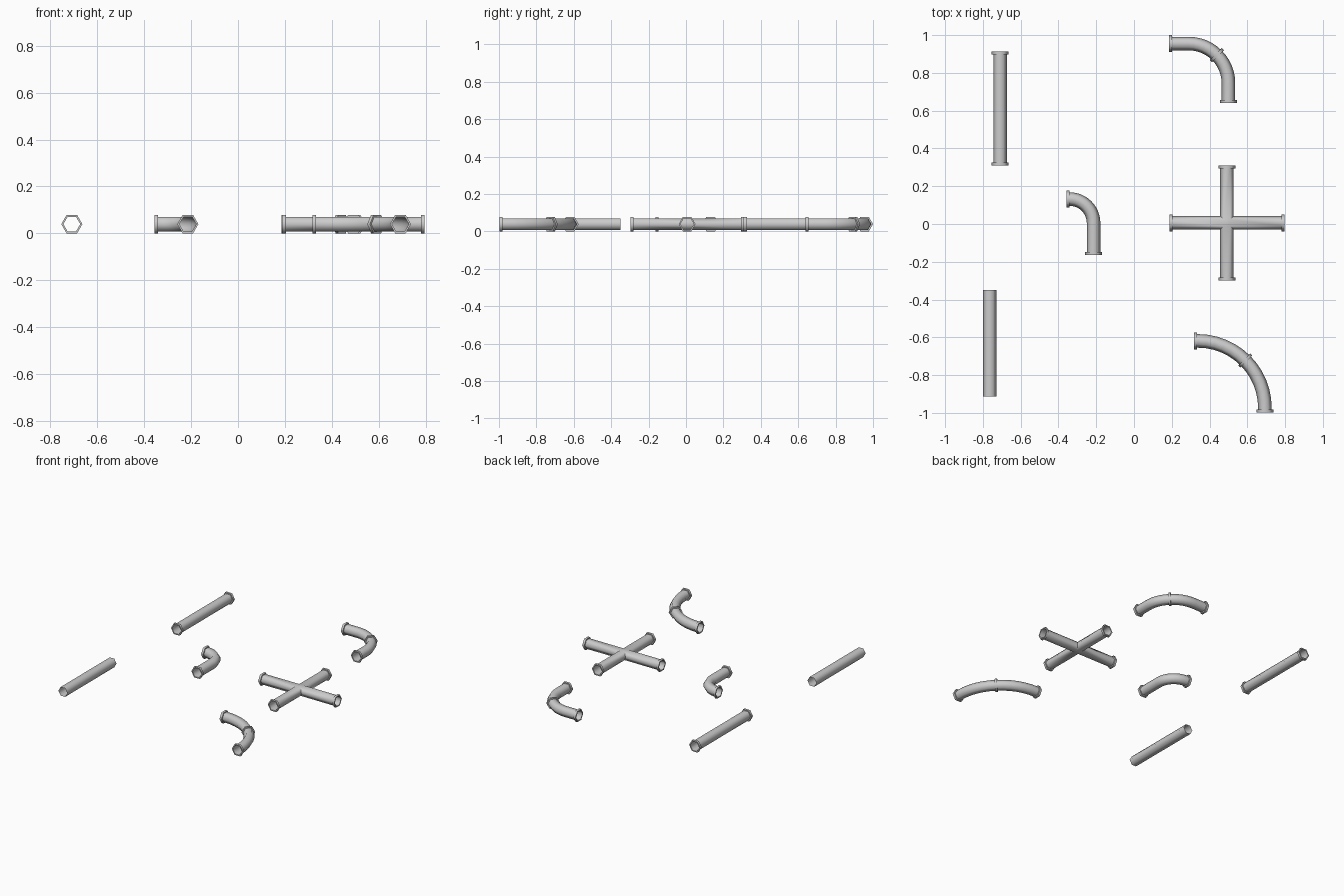
import bpy, bmesh, math
from mathutils import Vector

if "Cube" in bpy.data.objects:
    bpy.data.objects.remove(bpy.data.objects["Cube"])

R, F, T, Z = 0.036, 0.045, 0.016, 0.039   # pipe radius, flange radius, flange thickness, axis height


def hex_ring(bm, p, ang, r):
    """Hexagon of verts centred on p, facing along direction ang."""
    side = Vector((-math.sin(ang), math.cos(ang), 0))
    out = []
    for k in range(6):
        a = k * math.pi / 3
        out.append(bm.verts.new(Vector((p[0], p[1], Z)) + side * r * math.cos(a)
                                + Vector((0, 0, r * math.sin(a)))))
    return out


def bridge(bm, a, b):
    for k in range(6):
        n = (k + 1) % 6
        bm.faces.new((a[k], a[n], b[n], b[k]))


def tube(bm, stations):
    """Open tube through (x, y, direction) stations."""
    rings = [hex_ring(bm, (x, y), a, R) for x, y, a in stations]
    for a, b in zip(rings, rings[1:]):
        bridge(bm, a, b)


def flange(bm, x, y, ang):
    """Raised collar that starts at (x, y) and runs along ang."""
    d = Vector((math.cos(ang), math.sin(ang)))
    p, q = Vector((x, y)), Vector((x, y)) + d * T
    rings = [hex_ring(bm, c, ang, r) for c, r in ((p, R), (p, F), (q, F), (q, R))]
    for a, b in zip(rings, rings[1:]):
        bridge(bm, a, b)


def finish(bm, name):
    bmesh.ops.recalc_face_normals(bm, faces=bm.faces)
    me = bpy.data.meshes.new(name)
    bm.to_mesh(me)
    bm.free()
    ob = bpy.data.objects.new(name, me)
    bpy.context.collection.objects.link(ob)
    bpy.ops.object.select_all(action='DESELECT')
    ob.select_set(True)
    bpy.context.view_layer.objects.active = ob
    bpy.ops.object.shade_smooth_by_angle(angle=math.radians(65))


def straight(name, x, y0, y1, flanged):
    bm = bmesh.new()
    up = math.pi / 2
    tube(bm, [(x, y0, up), (x, y1, up)])
    if flanged:
        flange(bm, x, y0, up)
        flange(bm, x, y1, -up)
    finish(bm, name)


def elbow(name, x0, y0, x1, y1, r, collar, steps=12):
    """Runs along +x from (x0, y0), turns with radius r and leaves along -y at (x1, y1)."""
    bm = bmesh.new()
    cx, cy = x1 - r, y0 - r
    pts = [(x0, y0, 0)]
    for i in range(steps + 1):
        a = i / steps * math.pi / 2
        pts.append((cx + r * math.sin(a), cy + r * math.cos(a), -a))
    pts.append((x1, y1, -math.pi / 2))
    tube(bm, pts)
    flange(bm, x0, y0, 0)
    flange(bm, x1, y1, math.pi / 2)
    if collar:
        m = math.sqrt(0.5)
        flange(bm, cx + r * m - T / 2 * m, cy + r * m + T / 2 * m, -math.pi / 4)
    finish(bm, name)


def cross(name, cx, cy, half):
    bm = bmesh.new()
    for i in range(4):
        ang = i * math.pi / 2
        d = Vector((math.cos(ang), math.sin(ang), 0))
        end = (cx + d.x * half, cy + d.y * half)
        inner, outer = hex_ring(bm, (cx, cy), ang, R), hex_ring(bm, end, ang, R)
        # mitre the inner end against the neighbouring arms
        for k, v in enumerate(inner):
            v.co += d * R * abs(math.cos(k * math.pi / 3))
        bridge(bm, inner, outer)
        flange(bm, *end, ang + math.pi)
    # flat squares above and below the junction
    h, zz = R / 2, R * math.sin(math.pi / 3)
    for s in (1, -1):
        bm.faces.new([bm.verts.new((cx + a * h, cy + b * h, Z + s * zz))
                      for a, b in ((-1, -1), (1, -1), (1, 1), (-1, 1))])
    # weld only the junction so the flanges keep their own shading
    near = [v for v in bm.verts if abs(v.co.x - cx) < 2 * R and abs(v.co.y - cy) < 2 * R]
    bmesh.ops.remove_doubles(bm, verts=near, dist=1e-4)
    finish(bm, name)


straight("plain_pipe", -0.764, -0.912, -0.35, False)
straight("flanged_pipe", -0.709, 0.31, 0.913, True)
elbow("short_elbow", -0.357, 0.132, -0.214, -0.164, 0.127, False)
elbow("medium_elbow", 0.186, 0.955, 0.50, 0.64, 0.21, True)
elbow("wide_elbow", 0.317, -0.619, 0.693, -0.997, 0.355, True)
cross("cross_junction", 0.492, 0.006, 0.304)
